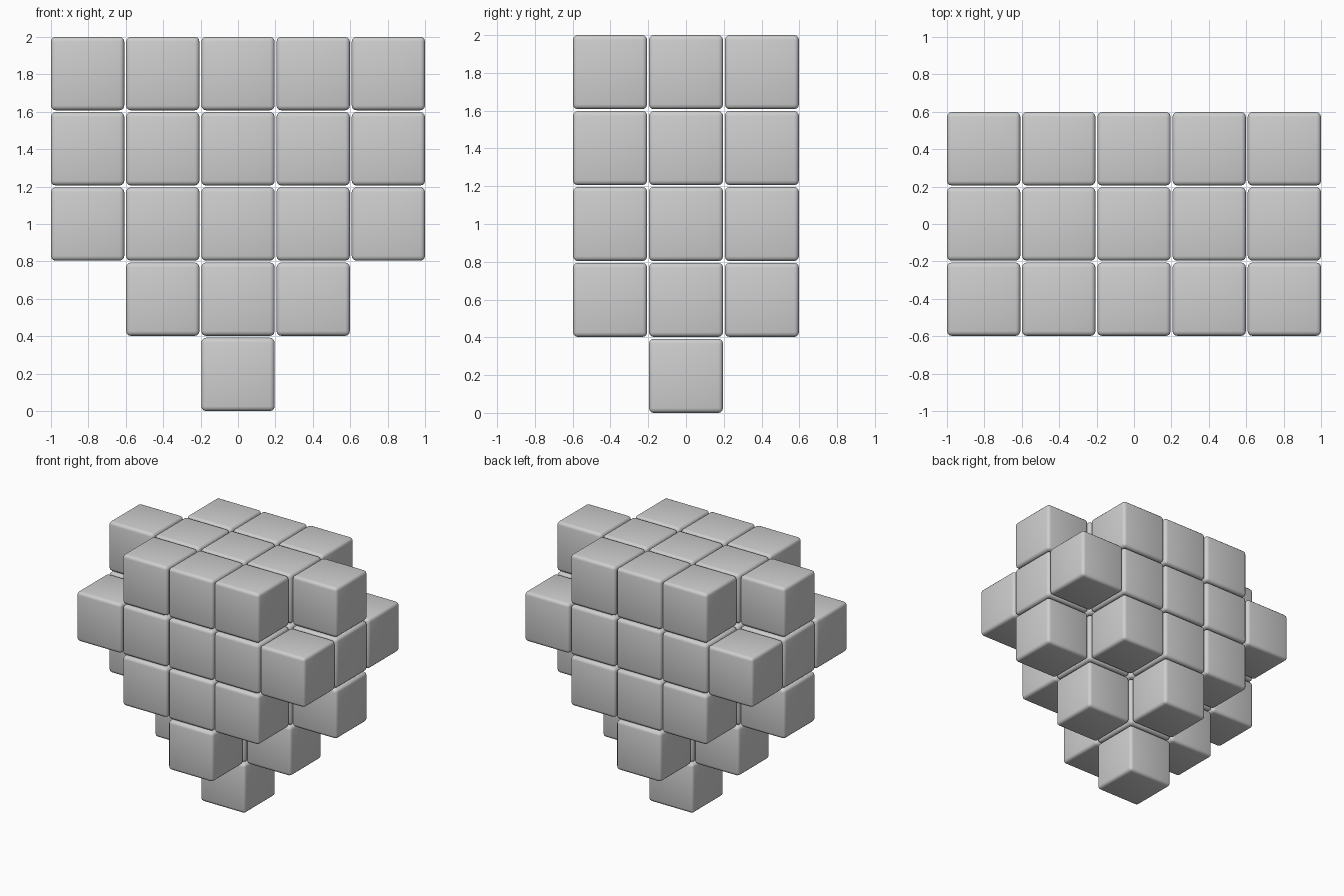
import bpy
import bmesh

# Remove the default cube
default = bpy.data.objects.get("Cube")
if default:
    bpy.data.objects.remove(default, do_unlink=True)

SIZE = 0.392                 # edge of one block
PITCH = (2 - SIZE) / 4       # spacing, leaving a hairline gap
BEVEL = 0.025

grey = bpy.data.materials.new("light_grey")
grey.use_nodes = True
colour = (0.62, 0.62, 0.62, 1)
grey.diffuse_color = colour
grey.node_tree.nodes["Principled BSDF"].inputs["Base Color"].default_value = colour

# One soft-edged block, shared by every cell
bm = bmesh.new()
bmesh.ops.create_cube(bm, size=SIZE)
bmesh.ops.bevel(bm, geom=bm.edges[:], offset=BEVEL, segments=3,
                profile=0.5, affect='EDGES')
for face in bm.faces:
    face.smooth = True
block = bpy.data.meshes.new("rounded_block")
bm.to_mesh(block)
bm.free()
block.materials.append(grey)


# Which cells each layer fills
def single(x, y):
    return x == 0 and y == 0


def plus(x, y):
    return abs(x) + abs(y) <= 1


def square_with_ends(x, y):
    return abs(x) <= 1 or y == 0


def full(x, y):
    return True


layers = [("tip", single), ("lower", plus), ("middle", square_with_ends),
          ("wide", full), ("top", square_with_ends)]

# Stack the layers from the tip upwards
for level, (name, filled) in enumerate(layers):
    for x in range(-2, 3):
        for y in range(-1, 2):
            if filled(x, y):
                obj = bpy.data.objects.new(f"{name}_block", block)
                obj.location = (x * PITCH, y * PITCH, SIZE / 2 + level * PITCH)
                bpy.context.collection.objects.link(obj)
